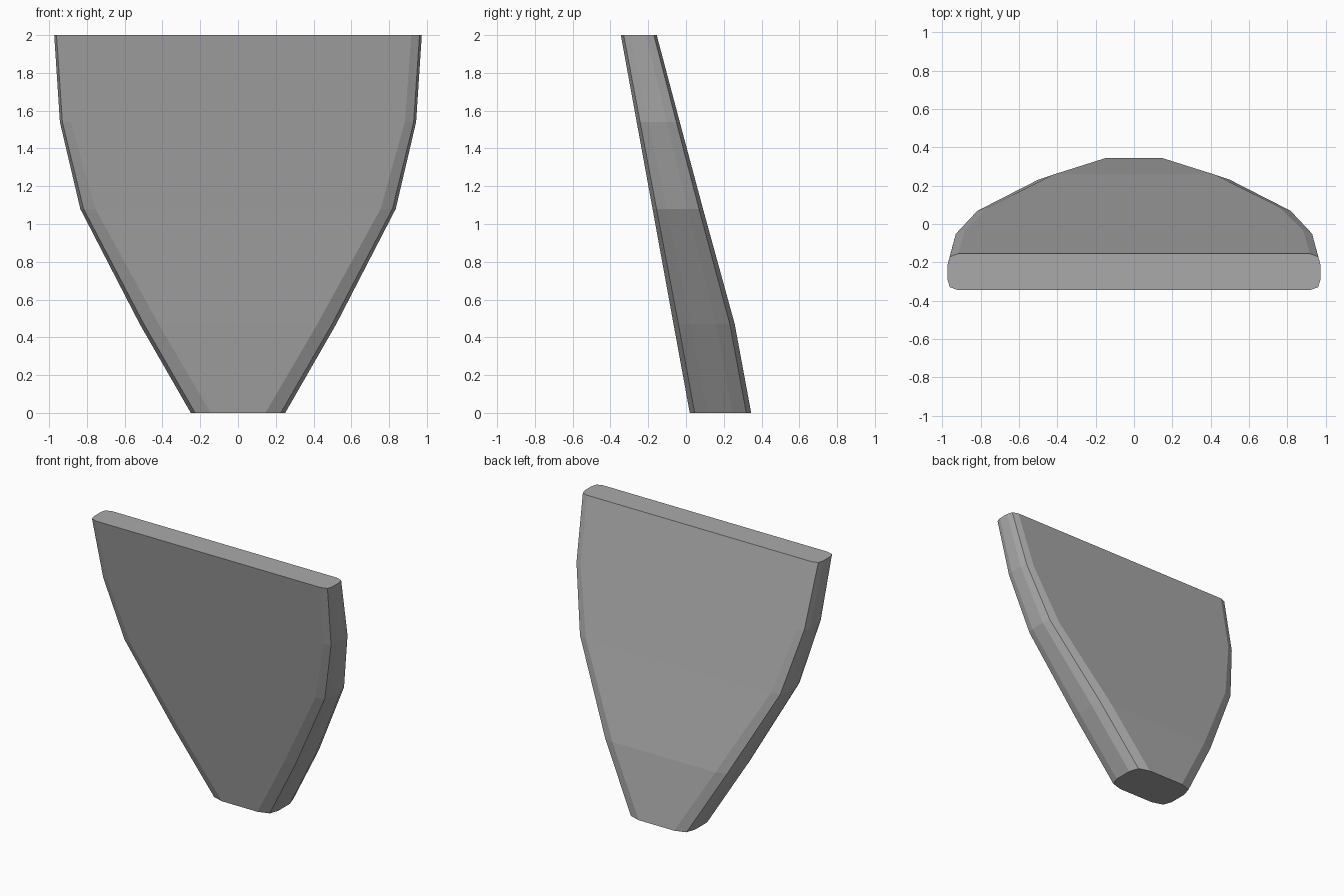
import bpy, bmesh

if "Cube" in bpy.data.objects:
    bpy.data.objects.remove(bpy.data.objects["Cube"])

grey = bpy.data.materials.new("mid_grey")
grey.diffuse_color = (0.4, 0.4, 0.4, 1)
grey.use_nodes = True
grey.node_tree.nodes["Principled BSDF"].inputs["Base Color"].default_value = grey.diffuse_color

# Cross-sections: height, half width, front y, back y, corner inset
SECTIONS = [
    (0.00, 0.25, 0.02, 0.345, 0.105),
    (0.47, 0.52, -0.066, 0.258, 0.10),
    (1.08, 0.835, -0.177, 0.09, 0.08),
    (1.54, 0.943, -0.261, -0.033, 0.06),
    (2.00, 0.973, -0.345, -0.155, 0.055),
]


def ring(z, w, front, back, inset):
    """Flat slab outline with faceted rounded ends."""
    d = back - front
    half = [(w - inset, 0), (w - inset * 0.22, 0.08), (w, 0.28),
            (w, 0.70), (w - inset * 0.22, 0.92), (w - inset, 1)]
    right = [(x, front + d * t, z) for x, t in half]
    return right + [(-x, y, z) for x, y, _ in reversed(right)]


# Leaning tapered blade, lofted from bottom to top
bm = bmesh.new()
rings = [[bm.verts.new(p) for p in ring(*s)] for s in SECTIONS]
n = len(rings[0])
for low, high in zip(rings, rings[1:]):
    for i in range(n):
        j = (i + 1) % n
        bm.faces.new((low[i], low[j], high[j], high[i]))

# End caps
bm.faces.new(rings[0][::-1])
bm.faces.new(rings[-1])
bmesh.ops.recalc_face_normals(bm, faces=bm.faces)

mesh = bpy.data.meshes.new("tapered_blade")
bm.to_mesh(mesh)
bm.free()
mesh.materials.append(grey)
blade = bpy.data.objects.new("tapered_blade", mesh)
bpy.context.collection.objects.link(blade)
